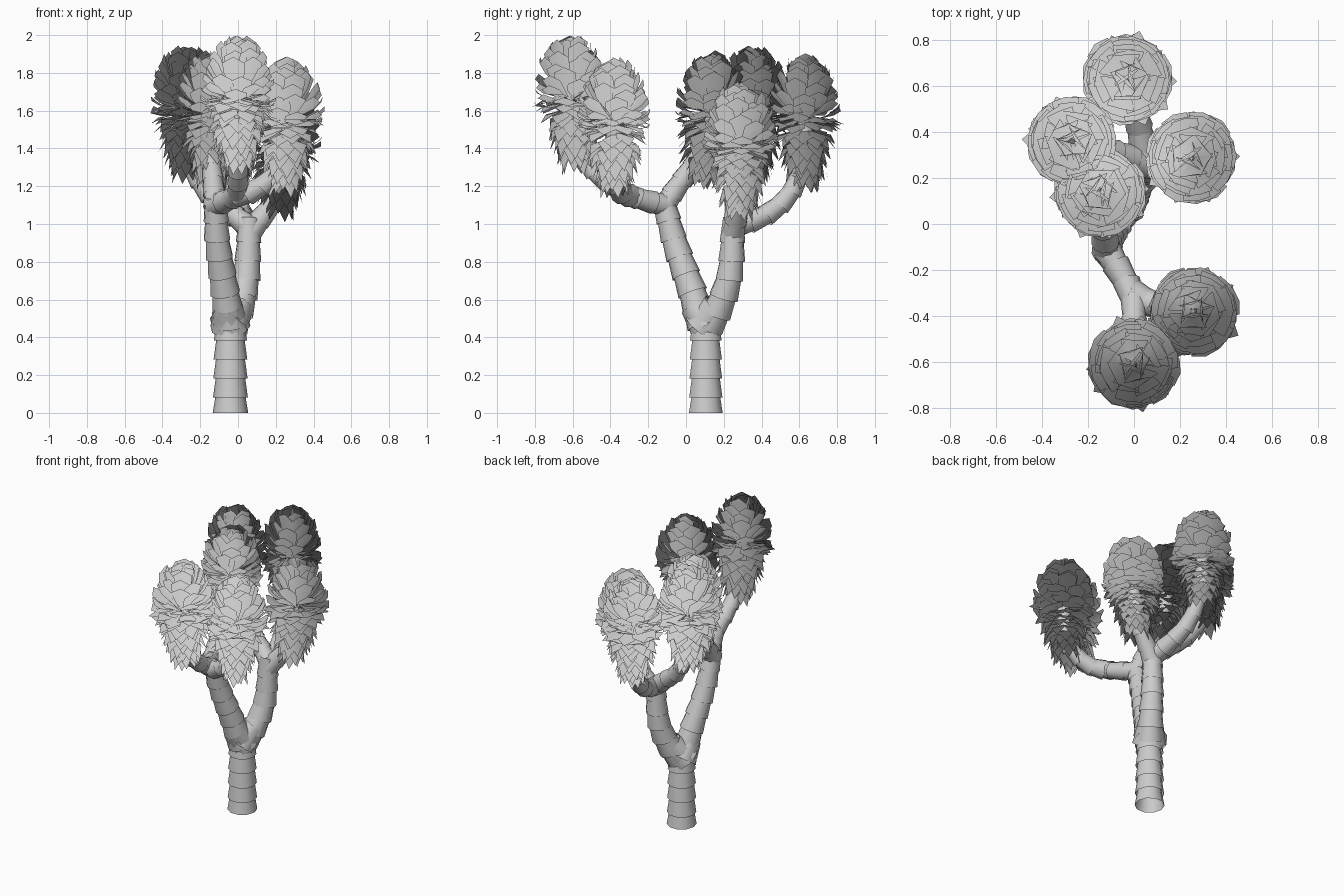
import bpy, math, random
from mathutils import Vector

cube = bpy.data.objects.get("Cube")
if cube:
    bpy.data.objects.remove(cube, do_unlink=True)

random.seed(4)
grey = bpy.data.materials.new("plain_grey")
grey.use_nodes = True
grey.diffuse_color = (0.6, 0.6, 0.6, 1)
bsdf = next(n for n in grey.node_tree.nodes if n.type == 'BSDF_PRINCIPLED')
bsdf.inputs["Base Color"].default_value = (0.6, 0.6, 0.6, 1)


def make_object(name, verts, faces):
    mesh = bpy.data.meshes.new(name)
    mesh.from_pydata(verts, [], faces)
    mesh.materials.append(grey)
    mesh.polygons.foreach_set("use_smooth", [True] * len(faces))
    obj = bpy.data.objects.new(name, mesh)
    bpy.context.scene.collection.objects.link(obj)
    return obj


def point_on(path, t):
    """Point at fraction t of the length of a polyline."""
    lengths = [(b - a).length for a, b in zip(path, path[1:])]
    d = t * sum(lengths)
    for a, b, l in zip(path, path[1:], lengths):
        if d <= l:
            return a.lerp(b, d / l)
        d -= l
    return path[-1]


def ringed_stem(name, path, r0, r1, step=0.095, sides=10):
    """Overlapping tapered sleeves stacked along a path."""
    path = [Vector(p) for p in path]
    total = sum((b - a).length for a, b in zip(path, path[1:]))
    count = max(2, round(total / step))
    verts, faces = [], []
    for i in range(count):
        low, high = point_on(path, i / count), point_on(path, (i + 1) / count)
        axis = (high - low).normalized()
        turn = axis.to_track_quat('Z', 'Y')
        if i:
            low = low - axis * 0.018
        high = high + axis * 0.015
        r = r0 + (r1 - r0) * i / count
        start = len(verts)
        for centre, radius in ((low, r * 1.08), (high, r * 0.86)):
            for k in range(sides):
                a = math.tau * k / sides
                verts.append(centre + turn @ Vector((radius * math.cos(a), radius * math.sin(a), 0)))
        for k in range(sides):
            n = (k + 1) % sides
            faces.append((start + k, start + n, start + sides + n, start + sides + k))
    make_object(name, verts, faces)


def crown(name, x, y, top, lean=(0, 0)):
    """Head of broad leaves fanning from the middle above a skirt of hanging pointed leaves."""
    centre = Vector((x, y, top - 0.34))
    verts, faces = [], []
    rand = random.uniform

    def put(angle, radius, height, side=0.0):
        c, s = math.cos(angle), math.sin(angle)
        sag = min(0, height) / -0.4
        verts.append(centre + Vector((radius * c - side * s + lean[0] * sag,
                                      radius * s + side * c + lean[1] * sag, height)))

    # Head leaves run from the middle out to a rounded dome and end bluntly
    for elev, count in ((-6, 10), (7, 10), (20, 10), (33, 9), (46, 8), (58, 6), (70, 5), (82, 3)):
        for k in range(count):
            a = math.tau * (k + rand(-0.3, 0.3)) / count + elev
            e = math.radians(elev + rand(-5, 5))
            size = rand(0.93, 1.02)
            start = len(verts)
            put(a, 0.01, rand(-0.02, 0.02))
            for reach, half, lift in ((0.72, 0.056, 0), (0.92, 0.06, 0.06)):
                r = 0.205 * reach * size * max(0, math.cos(e + lift)) ** 0.85
                h = 0.34 * reach * size * math.sin(e + lift)
                put(a, r, h, -half)
                put(a, r, h, half)
            put(a, 0.205 * size * max(0, math.cos(e + 0.12)) ** 0.85, 0.34 * size * math.sin(e + 0.12))
            faces.extend([tuple(start + i for i in f) for f in
                          ((0, 2, 1), (1, 2, 4, 3), (3, 4, 5))])

    # Skirt leaves get shorter and closer to the stem lower down
    rows = 10
    for row in range(rows):
        t = row / (rows - 1)
        count = 10 if row < 5 else 8
        for k in range(count):
            a = math.tau * (k + row * 0.5 + rand(-0.25, 0.25)) / count
            z = -0.26 * t + rand(-0.015, 0.015)
            reach = (0.21 - 0.125 * t ** 0.85) * rand(0.9, 1.06)
            drop = 0.03 + 0.1 * min(1, t * 1.6)
            half = 0.058 - 0.014 * t
            start = len(verts)
            put(a, 0.015, z + 0.01)
            put(a, reach * 0.72, z - drop * 0.35, -half)
            put(a, reach * 0.72, z - drop * 0.35, half)
            put(a, reach, z - drop)
            faces.extend([(start, start + 1, start + 2), (start + 1, start + 3, start + 2)])

    obj = make_object(name, verts, faces)
    # Foliage normals lean away from the middle of the tree and the crown's stem
    out = (centre - Vector((0, 0, 0.85))).normalized()
    normals = [(out + 0.4 * Vector((v.x - x, v.y - y, 0)).normalized()).normalized() for v in verts]
    obj.data.normals_split_custom_set_from_vertices(normals)


# Trunk and the two main limbs
ringed_stem("trunk", [(-.04, .105, 0), (-.04, .105, .5)], .087, .08)
ringed_stem("front_limb", [(-.04, .09, .46), (-.07, .03, .65), (-.11, -.06, .9), (-.12, -.12, 1.13)], .08, .06)
ringed_stem("back_limb", [(-.03, .12, .46), (.02, .19, .58), (.05, .24, .75), (.06, .25, 1.02)], .08, .06)

# Flared collar where the trunk forks
ringed_stem("fork_collar_front", [(-.04, .12, .46), (-.055, .05, .56)], .1, .08, .06)
ringed_stem("fork_collar_back", [(-.05, .09, .46), (.0, .16, .56)], .1, .08, .06)

# Branches that carry the crowns
branches = {
    "front_branch": [(-.12, -.11, 1.1), (-.04, -.24, 1.13), (0, -.32, 1.16), (0, -.42, 1.22),
                     (0, -.53, 1.31), (0, -.6, 1.45), (0, -.61, 1.62)],
    "front_left_branch": [(-.01, -.3, 1.15), (.08, -.35, 1.17), (.19, -.38, 1.24), (.25, -.38, 1.34), (.26, -.38, 1.52)],
    "middle_branch": [(-.12, -.12, 1.09), (-.13, -.03, 1.22), (-.14, .05, 1.33), (-.15, .12, 1.44), (-.15, .14, 1.56)],
    "left_branch": [(.06, .25, .95), (.13, .27, 1.04), (.21, .29, 1.14), (.25, .29, 1.38)],
    "back_branch": [(.05, .26, .99), (.03, .4, 1.03), (0, .5, 1.1), (-.02, .59, 1.21), (-.03, .63, 1.35), (-.03, .63, 1.54)],
    "right_branch": [(.05, .26, .99), (-.05, .3, 1.07), (-.17, .33, 1.17), (-.25, .36, 1.3), (-.27, .36, 1.58)],
}
for name, path in branches.items():
    ringed_stem(name, path, .06, .042)

# Leaf crowns
crown("front_crown", 0, -.61, 2.0, (0, .04))
crown("front_left_crown", .26, -.38, 1.88, (-.02, 0))
crown("middle_crown", -.15, .14, 1.92, (.01, -.07))
crown("left_crown", .25, .29, 1.75, (-.04, -.01))
crown("back_crown", -.03, .63, 1.9)
crown("right_crown", -.27, .36, 1.95)
